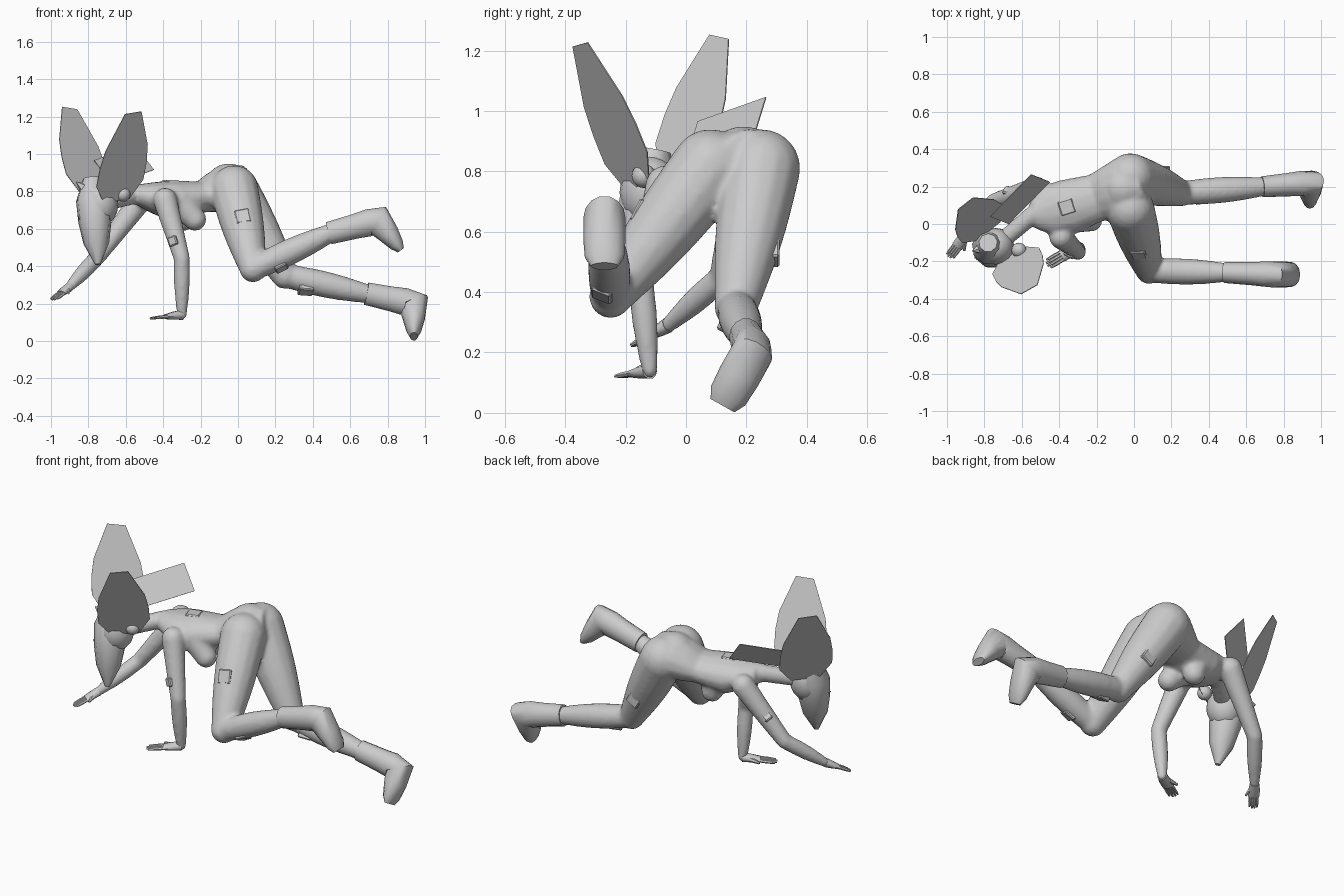
import bpy, bmesh, math
from mathutils import Vector, Matrix

cube = bpy.data.objects.get("Cube")
if cube:
    bpy.data.objects.remove(cube, do_unlink=True)

grey = bpy.data.materials.new("plain_grey")
grey.use_nodes = True
colour = (0.6, 0.6, 0.6, 1)
grey.diffuse_color = colour
grey.node_tree.nodes["Principled BSDF"].inputs["Base Color"].default_value = colour


def finish(name, bm, smooth=True):
    bmesh.ops.recalc_face_normals(bm, faces=bm.faces)
    mesh = bpy.data.meshes.new(name)
    bm.to_mesh(mesh)
    bm.free()
    mesh.materials.append(grey)
    obj = bpy.data.objects.new(name, mesh)
    bpy.context.collection.objects.link(obj)
    if smooth:
        bpy.ops.object.select_all(action='DESELECT')
        obj.select_set(True)
        bpy.context.view_layer.objects.active = obj
        bpy.ops.object.shade_smooth_by_angle(angle=math.radians(50))
    return obj


def loft(bm, centres, widths, heights, across=(0, 1, 0), sides=14):
    """Closed tube with an elliptical ring at each centre."""
    rings = []
    last = len(centres) - 1
    for i, centre in enumerate(centres):
        along = (centres[min(i + 1, last)] - centres[max(i - 1, 0)]).normalized()
        side = Vector(across)
        side = (side - along * side.dot(along)).normalized()
        up = along.cross(side)
        angles = [math.tau * k / sides for k in range(sides)]
        rings.append([bm.verts.new(centre + side * math.cos(a) * widths[i] + up * math.sin(a) * heights[i])
                      for a in angles])
    for ring, following in zip(rings, rings[1:]):
        for k in range(sides):
            n = (k + 1) % sides
            bm.faces.new((ring[k], ring[n], following[n], following[k]))
    bm.faces.new(rings[0])
    bm.faces.new(rings[-1])


def ball(bm, centre, radius, stretch=(1, 1, 1)):
    matrix = Matrix.Translation(centre) @ Matrix.Diagonal((*stretch, 1))
    bmesh.ops.create_uvsphere(bm, u_segments=16, v_segments=10, radius=radius, matrix=matrix)


def limb(bm, start, end, start_radius, end_radius, bulge=0.0):
    """Tapered tube with rounded ends and an optional muscle bulge."""
    steps = [k / 6 for k in range(7)]
    radii = [start_radius + (end_radius - start_radius) * t + bulge * math.sin(math.pi * t) for t in steps]
    loft(bm, [start.lerp(end, t) for t in steps], radii, radii, across=(1, 1, 0))
    ball(bm, start, start_radius)
    ball(bm, end, end_radius)


def hand(name, wrist, tip, spread, r):
    """Flat palm with four fingers and a thumb."""
    bm = bmesh.new()
    reach = tip - wrist
    palm = [wrist, wrist + reach / 4, wrist + reach / 2]
    loft(bm, palm, [r, r * 1.2, r * 1.2], [r, r * 0.8, r * 0.5], across=spread, sides=10)
    for k in range(4):
        place = k - 1.5
        knuckle = palm[-1] + spread * place * r * 0.5 - reach / 20
        end = tip + spread * place * r * 0.55 - reach * abs(place) / 20
        finger = [knuckle, knuckle.lerp(end, 0.6), end]
        girth = [r / 3, r / 3, r / 5]
        loft(bm, finger, girth, girth, across=spread, sides=6)
    thumb = [palm[1] + spread * r * 0.8, palm[2] + spread * r * 1.8]
    loft(bm, thumb, [r / 2, r / 4], [r / 2, r / 4], across=spread, sides=6)
    finish(name, bm)


def sheet(name, base, tip, side, outline):
    """Thin flat blade whose half-width follows (position, width) pairs."""
    bm = bmesh.new()
    rows = []
    for t, width in outline:
        middle = base.lerp(tip, t)
        rows.append([bm.verts.new(middle + side * width * s) for s in (-1, 1)])
    for low, high in zip(rows, rows[1:]):
        bm.faces.new((low[0], low[1], high[1], high[0]))
    obj = finish(name, bm, smooth=False)
    thickness = obj.modifiers.new("thickness", 'SOLIDIFY')
    thickness.thickness = 0.004
    thickness.offset = 0


def pad(name, start, end, t, normal, lift, size):
    """Raised square patch on a limb, part way from start to end."""
    bm = bmesh.new()
    outward = Vector(normal).normalized()
    along = (end - start).normalized()
    across = outward.cross(along).normalized()
    turn = Matrix((across, outward.cross(across), outward)).transposed().to_4x4()
    place = Matrix.Translation(start.lerp(end, t) + outward * lift)
    bmesh.ops.create_cube(bm, size=1, matrix=place @ turn @ Matrix.Diagonal((size, size, 0.03, 1)))
    bmesh.ops.bevel(bm, geom=bm.edges[:], offset=0.006, segments=1, affect='EDGES')
    finish(name, bm, smooth=False)


# Joints of the pose
neck = Vector((-0.54, 0.05, 0.785))
head = Vector((-0.74, -0.12, 0.73))
near_hip, far_hip = Vector((-0.02, 0.08, 0.81)), Vector((-0.02, 0.25, 0.81))
near_knee, far_knee = Vector((0.08, -0.25, 0.385)), Vector((0.25, 0.165, 0.35))
near_ankle, far_ankle = Vector((0.5, -0.26, 0.58)), Vector((0.7, 0.2, 0.25))
near_heel, far_heel = Vector((0.75, -0.27, 0.645)), Vector((0.94, 0.22, 0.2))
near_toe, far_toe = Vector((0.86, -0.27, 0.5)), Vector((0.94, 0.13, 0.04))
near_shoulder, far_shoulder = Vector((-0.39, -0.07, 0.755)), Vector((-0.52, 0.19, 0.755))
near_elbow, far_elbow = Vector((-0.3, -0.15, 0.44)), Vector((-0.75, 0.12, 0.45))
near_wrist, far_wrist = Vector((-0.3, -0.12, 0.14)), Vector((-0.9, -0.06, 0.29))
near_fingers, far_fingers = Vector((-0.47, -0.22, 0.12)), Vector((-0.99, -0.18, 0.22))

# Body: torso, neck, chest, legs and arms fused into one skin
bm = bmesh.new()
chest, waist, pelvis = Vector((-0.36, 0.09, 0.75)), Vector((-0.2, 0.14, 0.77)), Vector((-0.05, 0.19, 0.82))
spine = [neck, neck.lerp(chest, 0.5), chest, waist, waist.lerp(pelvis, 0.5), pelvis, pelvis * 2 - waist.lerp(pelvis, 0.3)]
loft(bm, spine, [0.08, 0.14, 0.15, 0.13, 0.15, 0.17, 0.1], [0.055, 0.085, 0.11, 0.085, 0.11, 0.125, 0.09])
limb(bm, neck, head, 0.05, 0.045)
ball(bm, pelvis, 0.13)
for side in (-1, 1):
    bust = chest + Vector((0.1 - side * 0.03, side * 0.07, -0.1))
    limb(bm, chest + Vector((0.04, side * 0.05, 0)), bust, 0.09, 0.062)
for hip, knee, ankle in ((near_hip, near_knee, near_ankle), (far_hip, far_knee, far_ankle)):
    limb(bm, hip, knee, 0.13, 0.072, bulge=0.012)
    limb(bm, knee, ankle, 0.063, 0.05, bulge=0.014)
for shoulder, elbow, wrist in ((near_shoulder, near_elbow, near_wrist), (far_shoulder, far_elbow, far_wrist)):
    limb(bm, shoulder, elbow, 0.065, 0.044)
    limb(bm, elbow, wrist, 0.043, 0.027, bulge=0.007)
body = finish("body", bm)
fuse = body.modifiers.new("fuse", 'REMESH')
fuse.mode = 'VOXEL'
fuse.voxel_size = 0.011
fuse.use_smooth_shade = True
relax = body.modifiers.new("relax", 'SMOOTH')
relax.iterations = 10

# Hands, each spread flat with the thumb inward
hand("near_hand", near_wrist, near_fingers, Vector((-0.5, 0.9, 0)), 0.028)
hand("far_hand", far_wrist, far_fingers, Vector((0.8, -0.5, 0)), 0.026)

# Boots: shaft, heel and toe in one loft
for name, ankle, heel, toe in (("near_boot", near_ankle, near_heel, near_toe), ("far_boot", far_ankle, far_heel, far_toe)):
    bm = bmesh.new()
    path = [ankle.lerp(heel, t) for t in (-0.06, 0.5, 0.8, 1)] + [heel.lerp(toe, t) for t in (0.5, 0.9, 1.1)]
    loft(bm, path, [0.056, 0.062, 0.067, 0.07, 0.07, 0.065, 0.045], [0.062, 0.068, 0.075, 0.085, 0.06, 0.04, 0.02])
    finish(name, bm)

# Head tapering down into a hanging point, with jagged hair in front
bm = bmesh.new()
ball(bm, head, 0.1, stretch=(1, 1, 1.2))
crown, point = Vector((-0.78, -0.1, 0.87)), Vector((-0.75, -0.19, 0.41))
girth = [0.05, 0.095, 0.09, 0.07, 0.015]
loft(bm, [crown.lerp(point, k / 4) for k in range(5)], girth, girth, sides=9)
finish("head", bm)
for k in range(3):
    bm = bmesh.new()
    root = crown.lerp(point, 0.2 + k / 5)
    lock = [root + Vector((-1, -0.3, 0.8)) * reach for reach in (0, 0.05, 0.09)]
    loft(bm, lock, [0.05, 0.03, 0.003], [0.05, 0.03, 0.003], sides=5)
    finish(f"hair_spike_{k + 1}", bm, smooth=False)
bm = bmesh.new()
ball(bm, (-0.615, -0.14, 0.785), 0.04)
finish("hair_bobble", bm)

# Large flat ears and a straight ribbon
ear_outline = [(0, 0.55), (0.2, 1), (0.4, 1), (0.6, 0.9), (1, 0.35)]
sheet("near_ear", Vector((-0.65, -0.16, 0.75)), Vector((-0.56, -0.35, 1.22)), Vector((0.125, 0.07, 0.02)), ear_outline)
sheet("far_ear", Vector((-0.78, -0.04, 0.78)), Vector((-0.9, 0.11, 1.245)), Vector((0.115, 0.09, -0.02)), ear_outline)
sheet("ribbon", Vector((-0.72, 0.02, 0.9)), Vector((-0.5, 0.245, 0.98)), Vector((0.05, -0.02, -0.065)), [(0, 1), (1, 1)])

# Raised patches
pad("back_pad", chest, waist, 0, (0, 0, 1), 0.095, 0.08)
pad("near_thigh_pad", near_hip, near_knee, 0.45, (0, -2, 1), 0.1, 0.08)
pad("far_thigh_pad", far_hip, far_knee, 0.6, (0, 1, 0), 0.095, 0.08)
pad("near_arm_pad", near_shoulder, near_elbow, 0.7, (-1, -2, 0), 0.043, 0.05)
pad("far_arm_pad", far_shoulder, far_elbow, 0.6, (-1, 2, 2), 0.043, 0.05)
pad("near_knee_pad", near_knee, near_ankle, 0.3, (1, -1, -2), 0.058, 0.07)
pad("far_knee_pad", far_knee, far_ankle, 0.25, (0, -1, -2), 0.06, 0.08)
